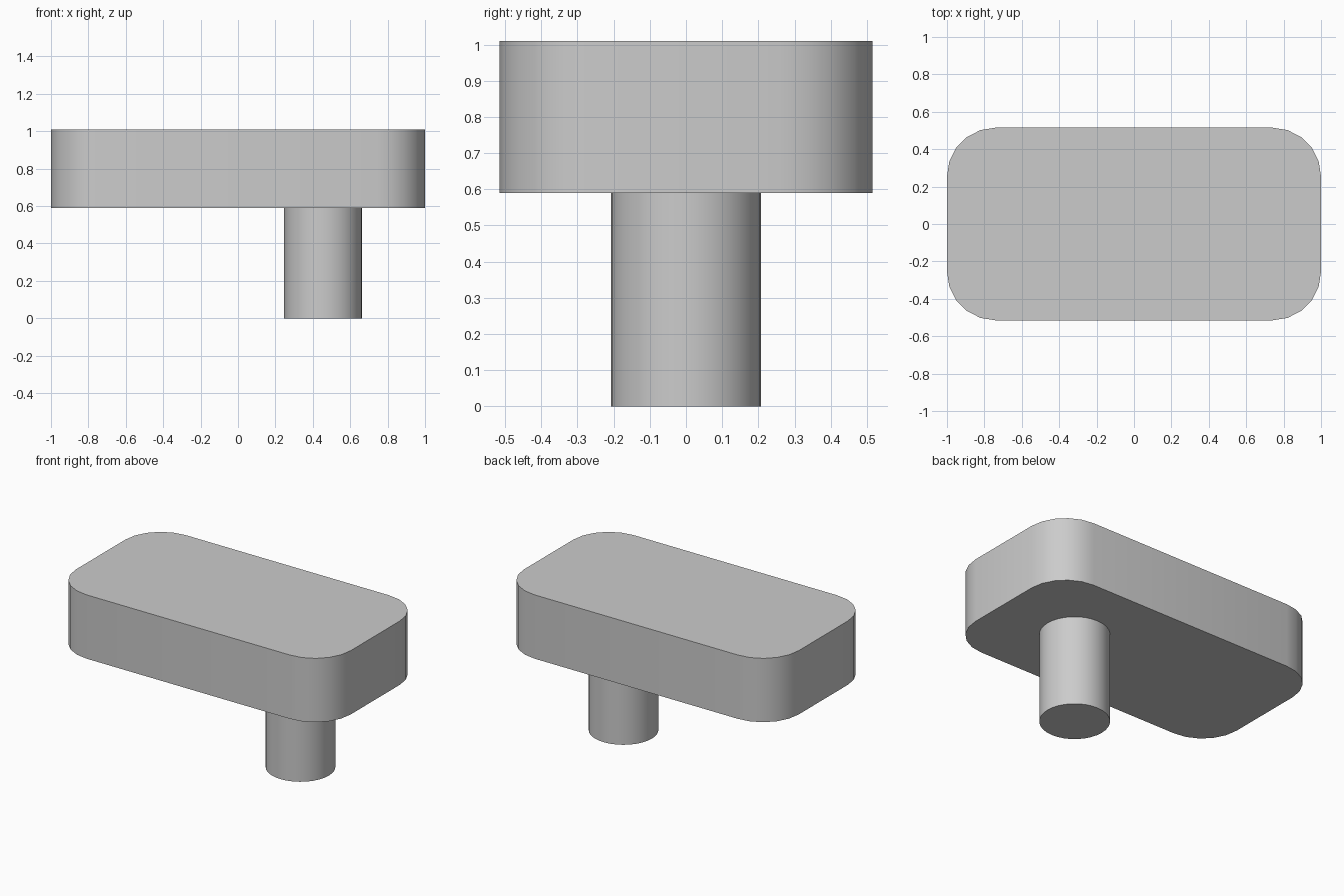
import bpy
import bmesh
from math import radians

cube = bpy.data.objects.get("Cube")
if cube:
    bpy.data.objects.remove(cube, do_unlink=True)

grey = bpy.data.materials.new("plain grey")
grey.use_nodes = True
COLOUR = (0.6, 0.6, 0.6, 1)
grey.diffuse_color = COLOUR
grey.node_tree.nodes["Principled BSDF"].inputs["Base Color"].default_value = COLOUR


def finish(name, bm, location):
    """Turn a bmesh into a smooth-shaded object with crisp rims."""
    mesh = bpy.data.meshes.new(name)
    bm.to_mesh(mesh)
    bm.free()
    mesh.materials.append(grey)
    obj = bpy.data.objects.new(name, mesh)
    obj.location = location
    bpy.context.collection.objects.link(obj)
    bpy.ops.object.select_all(action="DESELECT")
    obj.select_set(True)
    bpy.context.view_layer.objects.active = obj
    bpy.ops.object.shade_smooth_by_angle(angle=radians(40))
    return obj


# Slab with rounded upright corners
bm = bmesh.new()
bmesh.ops.create_cube(bm, size=1)
bmesh.ops.scale(bm, vec=(2, 1.03, 0.42), verts=bm.verts)
upright = [e for e in bm.edges
           if abs(e.verts[0].co.z - e.verts[1].co.z) > 0.1]
bmesh.ops.bevel(bm, geom=upright, offset=0.26, offset_type="OFFSET",
                segments=5, profile=0.5, affect="EDGES")
finish("rounded_slab", bm, (0, 0, 0.8))

# Round peg under the +x end
bm = bmesh.new()
bmesh.ops.create_cone(bm, cap_ends=True, segments=32,
                      radius1=0.208, radius2=0.208, depth=0.59)
finish("round_peg", bm, (0.455, 0, 0.295))
